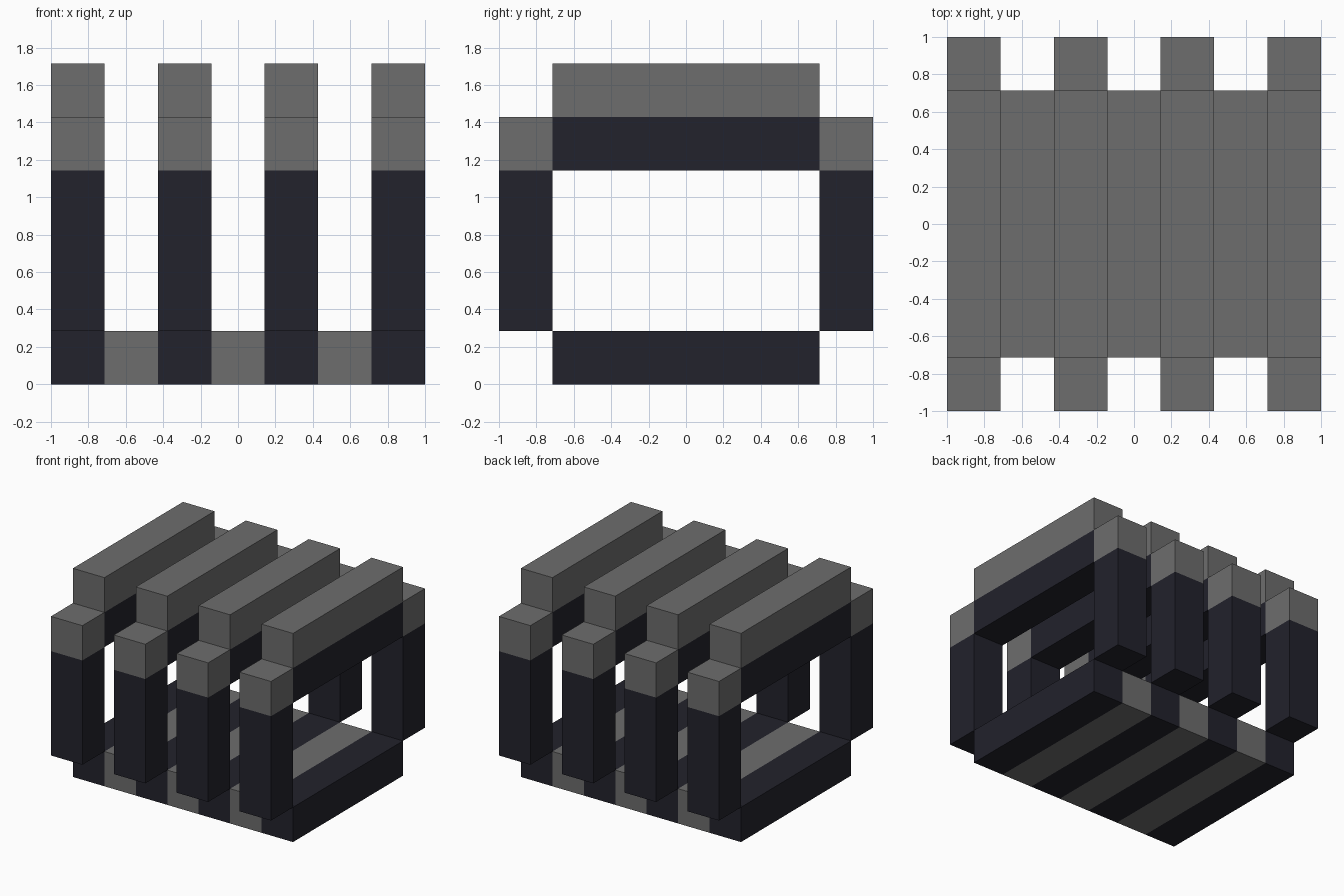
import bpy
import bmesh
from mathutils import Vector

if "Cube" in bpy.data.objects:
    bpy.data.objects.remove(bpy.data.objects["Cube"], do_unlink=True)

U = 2 / 7  # width of one block


def make_material(name, color):
    mat = bpy.data.materials.new(name)
    mat.use_nodes = True
    mat.diffuse_color = color
    mat.node_tree.nodes["Principled BSDF"].inputs["Base Color"].default_value = color
    return mat


DARK = make_material("dark navy", (0.016, 0.016, 0.025, 1))
GREY = make_material("mid grey", (0.153, 0.153, 0.153, 1))


def block(name, low, high, axis, cuts, is_grey):
    """Box between two corners (in blocks), cut across an axis and coloured along it."""
    low, high = Vector(low) * U, Vector(high) * U
    bm = bmesh.new()
    bmesh.ops.create_cube(bm, size=1)
    for v in bm.verts:
        v.co = (low + high) / 2 + v.co * (high - low)
    normal = Vector((0, 0, 0))
    normal[axis] = 1
    for cut in cuts:
        bmesh.ops.bisect_plane(bm, geom=bm.verts[:] + bm.edges[:] + bm.faces[:],
                               plane_co=normal * cut * U, plane_no=normal)
    for f in bm.faces:
        f.material_index = int(is_grey(f.calc_center_median()[axis] / U))
    mesh = bpy.data.meshes.new(name)
    bm.to_mesh(mesh)
    bm.free()
    mesh.materials.append(DARK)
    mesh.materials.append(GREY)
    obj = bpy.data.objects.new(name, mesh)
    bpy.context.collection.objects.link(obj)


# Striped floor: dark under each rib, grey between
block("floor", (-3.5, -2.5, 0), (3.5, 2.5, 1), 0,
      [i - 2.5 for i in range(6)], lambda x: int(x + 3.5) % 2 == 1 and x < 3.4)

# Four ribs, each a roof beam held by a front and a back post
for i in range(4):
    x = 2 * i - 3.5
    block(f"roof_beam_{i + 1}", (x, -2.5, 4), (x + 1, 2.5, 6), 2, [5], lambda z: z > 5)
    for side, y in (("front", -3.5), ("back", 2.5)):
        block(f"{side}_post_{i + 1}", (x, y, 1), (x + 1, y + 1, 5), 2, [4], lambda z: z > 4)
